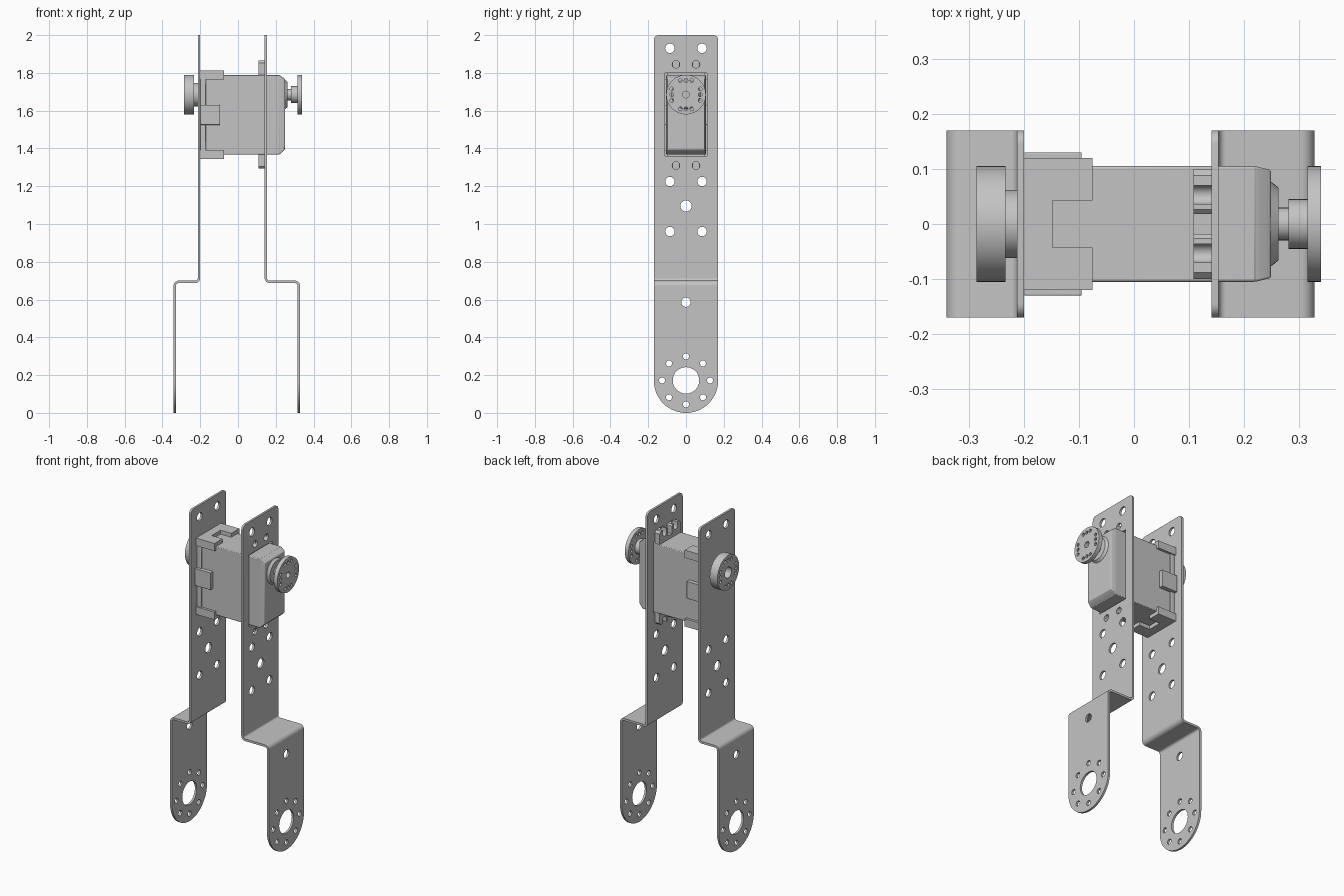
import bpy, bmesh, math
from mathutils import Matrix, Vector

if "Cube" in bpy.data.objects:
    bpy.data.objects.remove(bpy.data.objects["Cube"], do_unlink=True)

grey = bpy.data.materials.new("plain grey")
grey.use_nodes = True
grey.diffuse_color = (0.55, 0.55, 0.55, 1)
grey.node_tree.nodes["Principled BSDF"].inputs["Base Color"].default_value = (0.55, 0.55, 0.55, 1)

ZC = 1.685            # height of the output shaft
T = 0.013             # sheet thickness
AXES = {"x": ((0, 1, 0), (0, 0, 1), (1, 0, 0)),
        "y": ((1, 0, 0), (0, 0, 1), (0, -1, 0)),
        "z": ((1, 0, 0), (0, 1, 0), (0, 0, 1))}


def finish(name, bm, bevel=0):
    """Turn a bmesh into a finished grey object."""
    bmesh.ops.remove_doubles(bm, verts=bm.verts, dist=1e-5)
    bmesh.ops.recalc_face_normals(bm, faces=bm.faces)
    me = bpy.data.meshes.new(name)
    bm.to_mesh(me)
    bm.free()
    me.materials.clear()
    me.materials.append(grey)
    me.shade_smooth()
    me.set_sharp_from_angle(angle=math.radians(30))
    ob = bpy.data.objects.new(name, me)
    bpy.context.collection.objects.link(ob)
    if bevel:
        mod = ob.modifiers.new("soft edges", "BEVEL")
        mod.width = bevel
        mod.segments = 2
    return ob


def arc(u, v, r, a0, a1, n=8):
    return [(u + r * math.cos(math.radians(a0 + (a1 - a0) * i / n)),
             v + r * math.sin(math.radians(a0 + (a1 - a0) * i / n))) for i in range(n + 1)]


def circle(u, v, r, n=24):
    return arc(u, v, r, 0, 360, n)[:-1]


def rect(u0, u1, v0, v1):
    return [(u0, v0), (u1, v0), (u1, v1), (u0, v1)]


def prism(name, axis, lo, hi, outline, holes=()):
    """Extrude a flat outline with holes along an axis from lo to hi."""
    cu = bpy.data.curves.new(name, "CURVE")
    cu.dimensions = "2D"
    cu.fill_mode = "BOTH"
    cu.extrude = (hi - lo) / 2
    for pts in (outline, *holes):
        sp = cu.splines.new("POLY")
        sp.points.add(len(pts) - 1)
        for p, (u, v) in zip(sp.points, pts):
            p.co = (u, v, 0, 1)
        sp.use_cyclic_u = True
    tmp = bpy.data.objects.new(name, cu)
    bpy.context.collection.objects.link(tmp)
    deps = bpy.context.evaluated_depsgraph_get()
    me = bpy.data.meshes.new_from_object(tmp.evaluated_get(deps))
    bm = bmesh.new()
    bm.from_mesh(me)
    bpy.data.objects.remove(tmp, do_unlink=True)
    bpy.data.curves.remove(cu)
    bpy.data.meshes.remove(me)
    cols = AXES[axis]
    m = Matrix(cols).transposed().to_4x4()
    m.translation = Vector([abs(c) for c in cols[2]]) * (lo + hi) / 2
    bmesh.ops.transform(bm, matrix=m, verts=bm.verts)
    return finish(name, bm)


def box(name, x0, x1, y, z0, z1, bevel=0.004):
    """Box symmetric in y."""
    bm = bmesh.new()
    m = Matrix.Translation(((x0 + x1) / 2, 0, (z0 + z1) / 2)) @ Matrix.Diagonal((x1 - x0, 2 * y, z1 - z0, 1))
    bmesh.ops.create_cube(bm, size=1, matrix=m)
    return finish(name, bm, bevel)


def cone(name, x0, x1, r0, r1, n=40):
    """Round part on the shaft axis, radius r0 at x0 and r1 at x1."""
    bm = bmesh.new()
    m = Matrix.Translation(((x0 + x1) / 2, 0, ZC)) @ Matrix.Rotation(math.pi / 2, 4, "Y")
    bmesh.ops.create_cone(bm, cap_ends=True, segments=n, radius1=r0, radius2=r1, depth=x1 - x0, matrix=m)
    return finish(name, bm)


def bracket(side, s, upper, lower, extra):
    """Sheet metal side bracket: upper plate, joggle bend and round-ended lower plate."""
    W, R, h = 0.17, 0.02, T / 2
    zs = 0.70 - h
    holes = [circle(y, z, 0.025) for z in (0.96, 1.225, 1.93) for y in (-0.085, 0.085)]
    holes += [circle(0, 1.095, 0.03)] + extra
    out = [(-W, zs + R), (W, zs + R)] + arc(W - .025, 1.975, .025, 0, 90) + arc(.025 - W, 1.975, .025, 90, 180)
    prism(side + "_upper_plate", "x", s * upper - h, s * upper + h, out, holes)
    # lower plate with a bearing hole and its ring of screw holes
    holes = [circle(0, 0.172, 0.07, 40), circle(0, 0.586, 0.025)]
    holes += [circle(*arc(0, 0.172, 0.127, 0, 45 * k, 1)[1], 0.016, 16) for k in range(8)]
    out = arc(0, W, W, 180, 360, 40) + [(W, zs - R), (-W, zs - R)]
    prism(side + "_lower_plate", "x", s * lower - h, s * lower + h, out, holes)
    # joggle between both plates
    a, b = (upper + R, zs + R), (lower - R, zs - R)
    prof = arc(*a, R + h, 180, 270) + arc(*b, R - h, 90, 0)
    prof += arc(*b, R + h, 0, 90) + arc(*a, R - h, 270, 180)
    prism(side + "_bend", "y", -W, W, [(s * x, z) for x, z in prof])


# Side brackets
mount = [rect(-0.112, 0.112, 1.36, 1.80)]
mount += [circle(y, z, 0.02) for z in (1.31, 1.845) for y in (-0.053, 0.053)]
bracket("left", 1, 0.1475, 0.3215, mount)
bracket("right", -1, 0.2065, 0.3345, [])

# Motor case
box("motor_case", -0.19, 0.222, 0.105, 1.368, 1.788)

# Tapered gearbox cover
bm = bmesh.new()
rings = [[bm.verts.new((x, y, z)) for y, z in rect(-w, w, z0, z1)]
         for x, w, z0, z1 in ((0.215, 0.105, 1.368, 1.788), (0.225, 0.104, 1.372, 1.785),
                              (0.249, 0.098, 1.395, 1.768))]
for a, b in zip(rings, rings[1:]):
    for i in range(4):
        bm.faces.new((a[i], a[(i + 1) % 4], b[(i + 1) % 4], b[i]))
bm.faces.new(rings[0])
bm.faces.new(rings[-1])
finish("gearbox_cover", bm, 0.003)
cone("shaft_boss", 0.235, 0.263, 0.088, 0.066)
cone("output_shaft", 0.26, 0.285, 0.03, 0.03, 24)
cone("output_hub", 0.281, 0.316, 0.045, 0.045)

# Mounting flanges with open screw slots, above and below the case
for name, s, base, tip in (("top_flange", 1, 1.78, 1.865), ("bottom_flange", -1, 1.376, 1.293)):
    half = [(0.018, base + s * 0.03), (0.018, tip - s * 0.008), (0.026, tip), (0.036, tip)]
    half += arc(0.053, tip - s * 0.024, 0.017, 180, 180 + s * 180)
    half += [(0.07, tip), (0.088, tip), (0.1, tip - s * 0.012), (0.1, base)]
    prism(name, "x", 0.108, 0.141, half + [(-y, z) for y, z in reversed(half)])

# Rear cover with notched clips and side tabs
box("rear_cover", -0.2, -0.17, 0.113, 1.347, 1.811)
clip = [(-0.2, -0.12), (-0.075, -0.12), (-0.075, -0.043), (-0.148, -0.043),
        (-0.148, 0.043), (-0.075, 0.043), (-0.075, 0.12), (-0.2, 0.12)]
prism("top_clip", "z", 1.765, 1.812, clip)
prism("bottom_clip", "z", 1.345, 1.392, clip)
box("side_tabs", -0.2, -0.095, 0.13, 1.525, 1.63, 0.002)

# Round horns: disc with four groups of three screw holes
ring = []
for k in range(4):
    c, s = round(math.cos(k * math.pi / 2)), round(math.sin(k * math.pi / 2))
    for o in (-0.03, 0, 0.03):
        ring.append(circle(0.075 * c - o * s, ZC + 0.075 * s + o * c, 0.01, 12))
disc = circle(0, ZC, 0.105, 48)
prism("output_horn", "x", 0.315, 0.34, disc, ring + [circle(0, ZC, 0.018)])
prism("idler_horn", "x", -0.286, -0.234, disc, ring + [circle(0, ZC, 0.033)])
cone("idler_hub", -0.236, -0.2, 0.062, 0.062)
